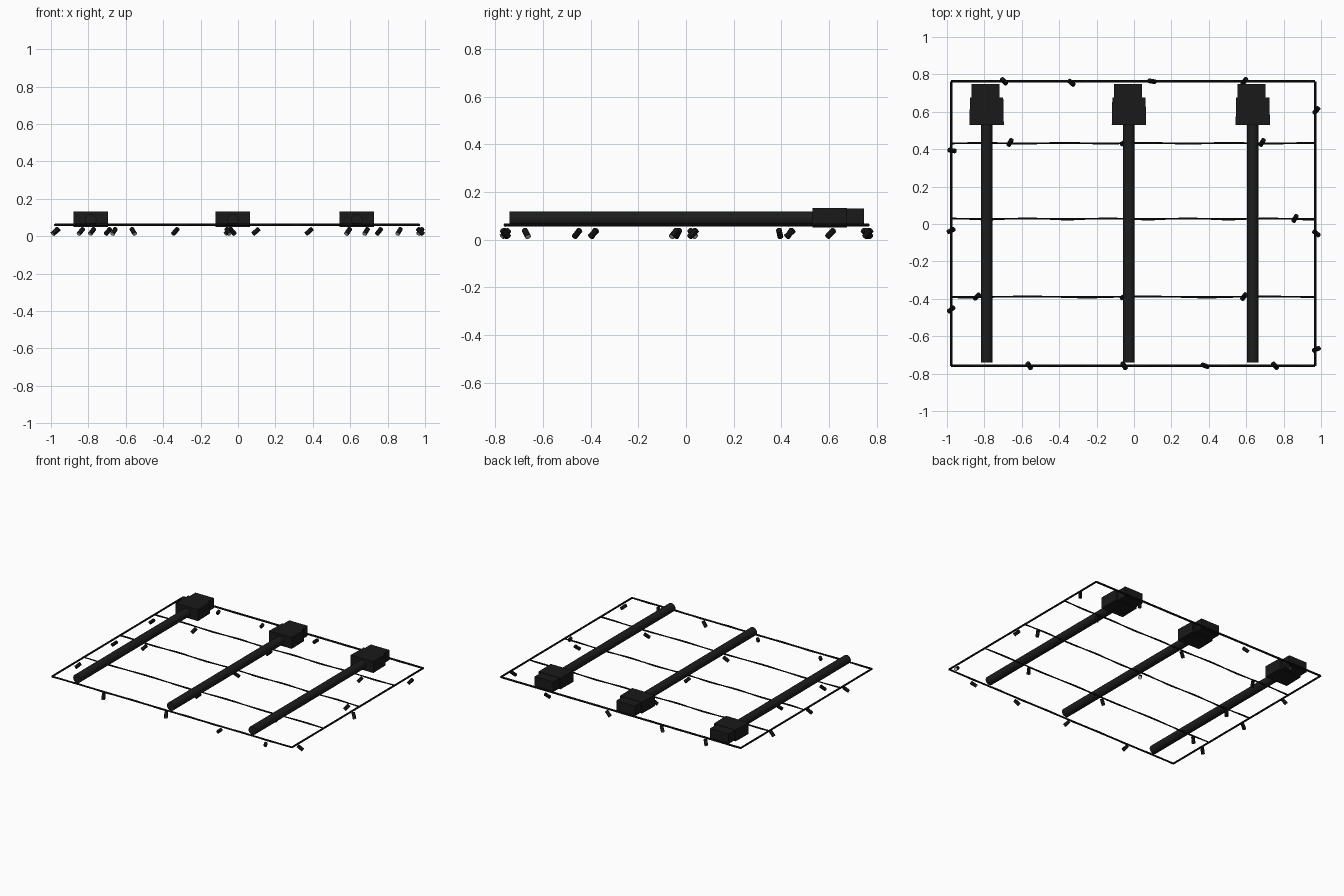
import bpy, bmesh, math
from mathutils import Vector

if "Cube" in bpy.data.objects:
    bpy.data.objects.remove(bpy.data.objects["Cube"])


def material(name, r, g, b):
    m = bpy.data.materials.new(name)
    m.use_nodes = True
    m.diffuse_color = (r, g, b, 1)
    m.node_tree.nodes["Principled BSDF"].inputs["Base Color"].default_value = (r, g, b, 1)
    return m


wire_black = material("wire black", 0.007, 0.007, 0.007)
tube_black = material("tube charcoal", 0.011, 0.012, 0.011)
box_black = material("box charcoal", 0.010, 0.010, 0.010)
lens_grey = material("lens pale grey", 0.55, 0.55, 0.55)


def rod(name, start, end, radius, sides, mat):
    a, b = Vector(start), Vector(end)
    d = b - a
    bpy.ops.mesh.primitive_cylinder_add(vertices=sides, radius=radius, depth=d.length,
                                        location=(a + b) / 2)
    ob = bpy.context.object
    ob.name = name
    ob.rotation_euler = d.to_track_quat('Z', 'Y').to_euler()
    ob.data.materials.append(mat)
    bpy.ops.object.shade_smooth_by_angle()
    return ob


def cable(name, x0, x1, y, z, crest, pitch):
    # thin cord wound loosely around a rail
    cu = bpy.data.curves.new(name, 'CURVE')
    cu.dimensions = '3D'
    cu.bevel_depth = 0.0035
    cu.bevel_resolution = 1
    n = 72
    sp = cu.splines.new('POLY')
    sp.points.add(n)
    for i, p in enumerate(sp.points):
        x = x0 + (x1 - x0) * i / n
        a = 2 * math.pi * (x - crest) / pitch
        p.co = (x, y + 0.004 * math.cos(a), z + 0.004 * math.sin(a), 1)
    cu.materials.append(wire_black)
    bpy.context.collection.objects.link(bpy.data.objects.new(name, cu))


def box(name, lo, hi, back_scale, mat):
    # block narrowing slightly toward the back
    bm = bmesh.new()
    bmesh.ops.create_cube(bm, size=1)
    c = [(a + b) / 2 for a, b in zip(lo, hi)]
    s = [b - a for a, b in zip(lo, hi)]
    for v in bm.verts:
        k = back_scale if v.co.y > 0 else 1
        v.co = Vector((c[0] + v.co.x * s[0] * k, c[1] + v.co.y * s[1], c[2] + v.co.z * s[2]))
    me = bpy.data.meshes.new(name)
    bm.to_mesh(me)
    bm.free()
    me.materials.append(mat)
    bpy.context.collection.objects.link(bpy.data.objects.new(name, me))


# Outer frame and cross rails
left, right, front, back, z = -0.978, 0.968, -0.758, 0.763, 0.061
for name, y, r, crest, pitch in (("front_edge", front, 0.006, -0.4, 0.44),
                                 ("back_edge", back, 0.007, -0.4, 0.44),
                                 ("rear_rail", 0.432, 0.0042, 0.07, 0.44),
                                 ("middle_rail", 0.027, 0.0042, -0.14, 0.43),
                                 ("fore_rail", -0.39, 0.0042, 0.07, 0.64)):
    rod(name, (left, y, z), (right, y, z), r, 8, wire_black)
    cable(name + "_cord", left, right, y, z, crest, pitch)
for name, x in (("right_edge", left), ("left_edge", right)):
    rod(name, (x, front, z), (x, back, z), 0.0065, 8, wire_black)

# Long tubes with stepped end housings
for side, x in (("right", -0.788), ("middle", -0.027), ("left", 0.635)):
    rod(side + "_tube", (x, -0.74, 0.088), (x, 0.56, 0.088), 0.031, 24, tube_black)
    box(side + "_housing", (x - 0.092, 0.53, 0.05), (x + 0.092, 0.676, 0.133), 0.965, box_black)
    box(side + "_end_cap", (x - 0.081, 0.676, 0.056), (x + 0.069, 0.748, 0.13), 1, box_black)

# Small tilted lamps: x, y, heading of the upper end
lamps = [
    (-0.695, back, 315), (-0.335, 0.755, 320), (0.096, back, 350), (0.59, back, 55),
    (0.975, 0.607, 50), (0.975, -0.05, 140), (0.975, -0.67, 205),
    (-0.56, front, 120), (-0.053, front, 120), (0.38, front, 340), (0.754, front, 310),
    (-0.973, 0.393, 350), (-0.978, -0.035, 25), (-0.978, -0.457, 40),
    (-0.663, 0.436, 60), (-0.053, 0.435, 30), (0.685, 0.436, 60),
    (-0.78, 0.028, 50), (-0.03, 0.028, 225), (0.861, 0.03, 60),
    (-0.84, -0.388, 45), (-0.053, -0.388, 30), (0.588, -0.388, 55),
]
for i, (x, y, heading) in enumerate(lamps):
    a = math.radians(heading)
    half = Vector((0.017 * math.cos(a), 0.017 * math.sin(a), 0.014))
    centre = Vector((x, y, 0.026))
    lamp = rod(f"lamp_{i + 1}", centre - half, centre + half, 0.0125, 12, wire_black)
    lamp.data.materials.append(lens_grey)
    # Pale lens inset in the lower end
    bm = bmesh.new()
    bm.from_mesh(lamp.data)
    end = min(bm.faces, key=lambda f: f.normal.z)
    bmesh.ops.inset_region(bm, faces=[end], thickness=0.002)
    end.material_index = 1
    bm.to_mesh(lamp.data)
    bm.free()
